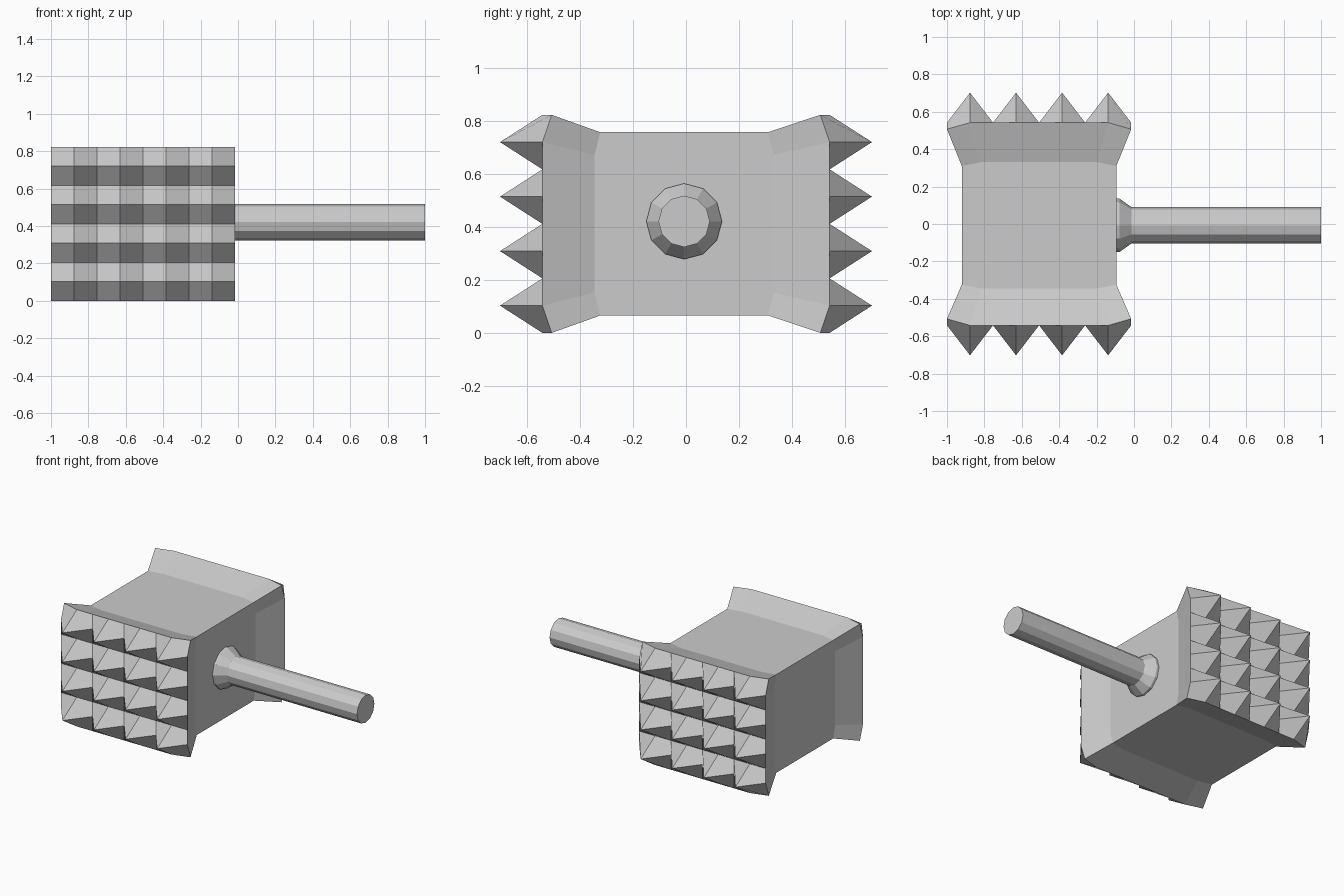
import bpy, bmesh, math

if "Cube" in bpy.data.objects:
    bpy.data.objects.remove(bpy.data.objects["Cube"])

N = 8                      # two grid cells per spike, four spikes each way
CX, CZ, CY = -0.5075, 0.4115, -0.007

# perimeter of the N x N grid as index pairs, in order
PERIM = ([(i, 0) for i in range(N)] + [(N, j) for j in range(N)] +
         [(N - i, N) for i in range(N)] + [(0, N - j) for j in range(N)])


def grid_pos(i, j, w, h):
    return CX + (i / N - 0.5) * w, CZ + (j / N - 0.5) * h


def is_corner(i, j):
    return i in (0, N) and j in (0, N)


def finish(bm, name):
    bmesh.ops.recalc_face_normals(bm, faces=bm.faces[:])
    mesh = bpy.data.meshes.new(name)
    bm.to_mesh(mesh)
    bm.free()
    obj = bpy.data.objects.new(name, mesh)
    bpy.context.collection.objects.link(obj)
    return obj


def bridge(bm, a, b):
    n = len(a)
    for k in range(n):
        bm.faces.new((a[k], a[(k + 1) % n], b[(k + 1) % n], b[k]))


# Mallet head: spiked faces, flared rims and square core
bm = bmesh.new()
outer, inner = [], []
for s in (-1, 1):
    g = {}
    for i in range(N + 1):
        for j in range(N + 1):
            x, z = grid_pos(i, j, 0.985, 0.823)
            y = 0.702 if i % 2 and j % 2 else 0.542
            if is_corner(i, j):
                y = 0.507
            g[i, j] = bm.verts.new((x, s * y, z))
    for i in range(N):
        for j in range(N):
            bm.faces.new((g[i, j], g[i + 1, j], g[i + 1, j + 1], g[i, j + 1]))
    rim = [g[p] for p in PERIM]
    core = []
    for p in PERIM:
        x, z = grid_pos(*p, 0.826, 0.692)
        core.append(bm.verts.new((x, CY + s * (0.317 if is_corner(*p) else 0.338), z)))
    bridge(bm, rim, core)
    inner.append(core)
bridge(bm, inner[0], inner[1])
finish(bm, "mallet_head")

# Handle: twelve-sided rod with a flared collar at the head
bm = bmesh.new()
rings = []
for x, r in ((-0.12, 0.143), (-0.078, 0.143), (-0.013, 0.097), (1.0, 0.097)):
    rings.append([bm.verts.new((x, CY + r * math.cos(k * math.pi / 6),
                                0.421 + r * math.sin(k * math.pi / 6)))
                  for k in range(12)])
for a, b in zip(rings, rings[1:]):
    bridge(bm, a, b)
bm.faces.new(rings[0])
bm.faces.new(rings[-1])
finish(bm, "handle")
